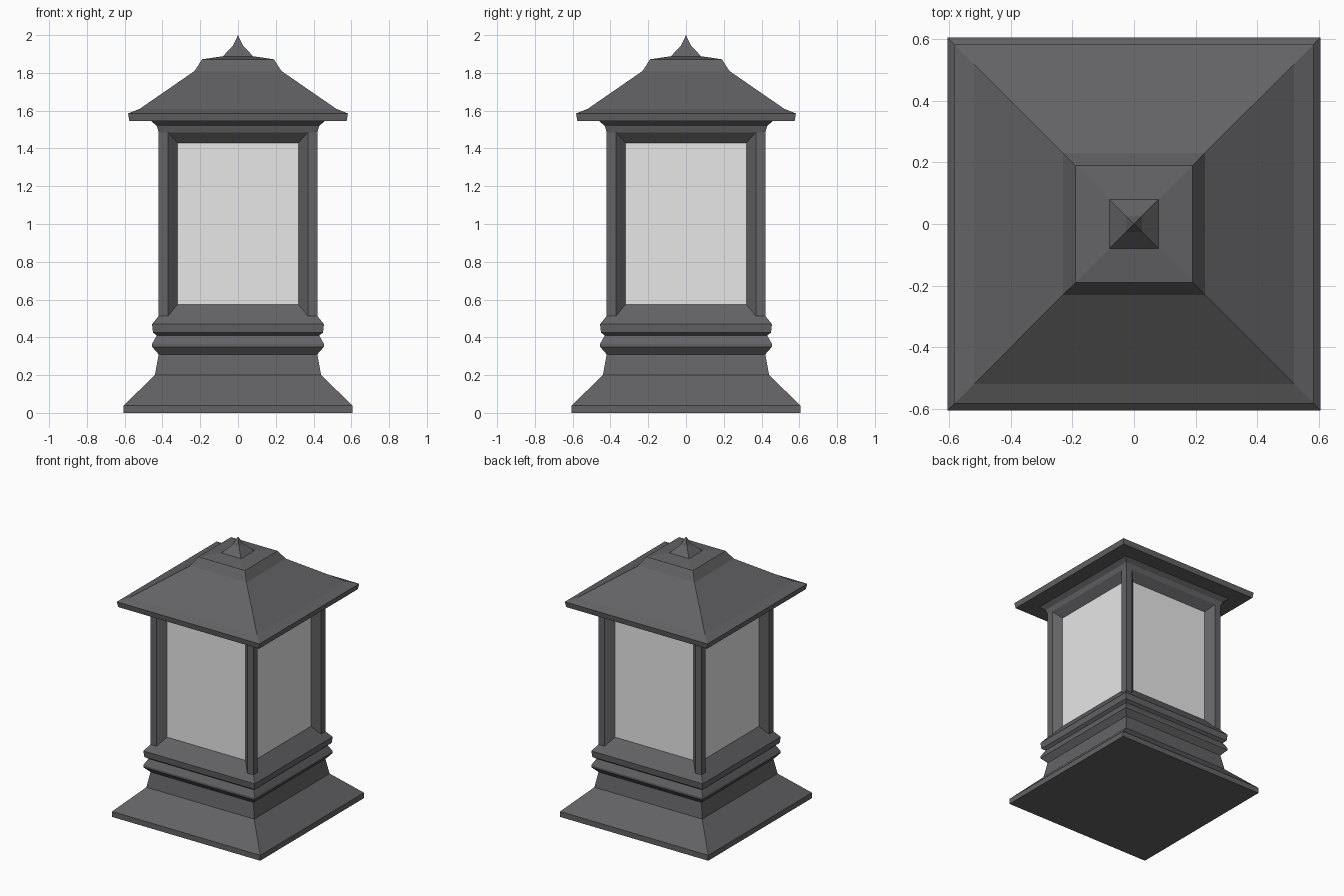
import bpy, bmesh

if "Cube" in bpy.data.objects:
    bpy.data.objects.remove(bpy.data.objects["Cube"])

def material(name, rgb):
    m = bpy.data.materials.new(name)
    m.diffuse_color = (*rgb, 1)
    m.use_nodes = True
    m.node_tree.nodes["Principled BSDF"].inputs["Base Color"].default_value = m.diffuse_color
    return m

METAL = material("dark grey metal", (0.125, 0.125, 0.132))
GLASS = material("pale frosted glass", (0.8, 0.8, 0.8))

def finish(name, bm, mat):
    bmesh.ops.recalc_face_normals(bm, faces=bm.faces[:])
    me = bpy.data.meshes.new(name)
    bm.to_mesh(me)
    bm.free()
    me.materials.append(mat)
    ob = bpy.data.objects.new(name, me)
    bpy.context.collection.objects.link(ob)
    return ob

def square_loft(name, profile, mat, tip=None):
    """Stack of squares from (half width, z) pairs, closed by a cap or a tip."""
    bm = bmesh.new()
    rings = [[bm.verts.new((sx * h, sy * h, z))
              for sx, sy in ((-1, -1), (1, -1), (1, 1), (-1, 1))]
             for h, z in profile]
    for a, b in zip(rings, rings[1:]):
        for i in range(4):
            j = (i + 1) % 4
            bm.faces.new((a[i], a[j], b[j], b[i]))
    bm.faces.new(rings[0][::-1])
    if tip is None:
        bm.faces.new(rings[-1])
    else:
        t = bm.verts.new((0, 0, tip))
        for i in range(4):
            bm.faces.new((rings[-1][i], rings[-1][(i + 1) % 4], t))
    return finish(name, bm, mat)

# Flared foot, moulding and sloping window sill
square_loft("base", [(0.605, 0), (0.605, 0.04), (0.44, 0.20), (0.42, 0.31),
                     (0.455, 0.35), (0.455, 0.365), (0.43, 0.41),
                     (0.45, 0.425), (0.455, 0.47), (0.37, 0.575)], METAL)

# Four window panes as one glass block
square_loft("window_panes", [(0.37, 0.575), (0.37, 1.43)], GLASS)

# Sloping window head below the eaves
square_loft("window_head", [(0.37, 1.43), (0.42, 1.485), (0.43, 1.52),
                            (0.46, 1.545)], METAL)

# Corner posts with bevelled window reveals
section = [(0.32, 0.37), (0.37, 0.42), (0.42, 0.42),
           (0.42, 0.37), (0.37, 0.32), (0.37, 0.37)]
for sx, side in ((-1, "left"), (1, "right")):
    for sy, end in ((-1, "front"), (1, "back")):
        bm = bmesh.new()
        low = bm.faces.new([bm.verts.new((sx * x, sy * y, 0.49)) for x, y in section])
        ext = bmesh.ops.extrude_face_region(bm, geom=[low], use_keep_orig=True)
        up = [v for v in ext["geom"] if isinstance(v, bmesh.types.BMVert)]
        bmesh.ops.translate(bm, verts=up, vec=(0, 0, 1.03))
        finish(f"{end}_{side}_post", bm, METAL)

# Roof with upturned eaves and a stepped crown
square_loft("roof", [(0.575, 1.545), (0.582, 1.585), (0.52, 1.61),
                     (0.23, 1.81), (0.19, 1.872), (0.08, 1.888)], METAL)

# Pointed finial
square_loft("finial", [(0.08, 1.888), (0.026, 1.945)], METAL, tip=2.0)
